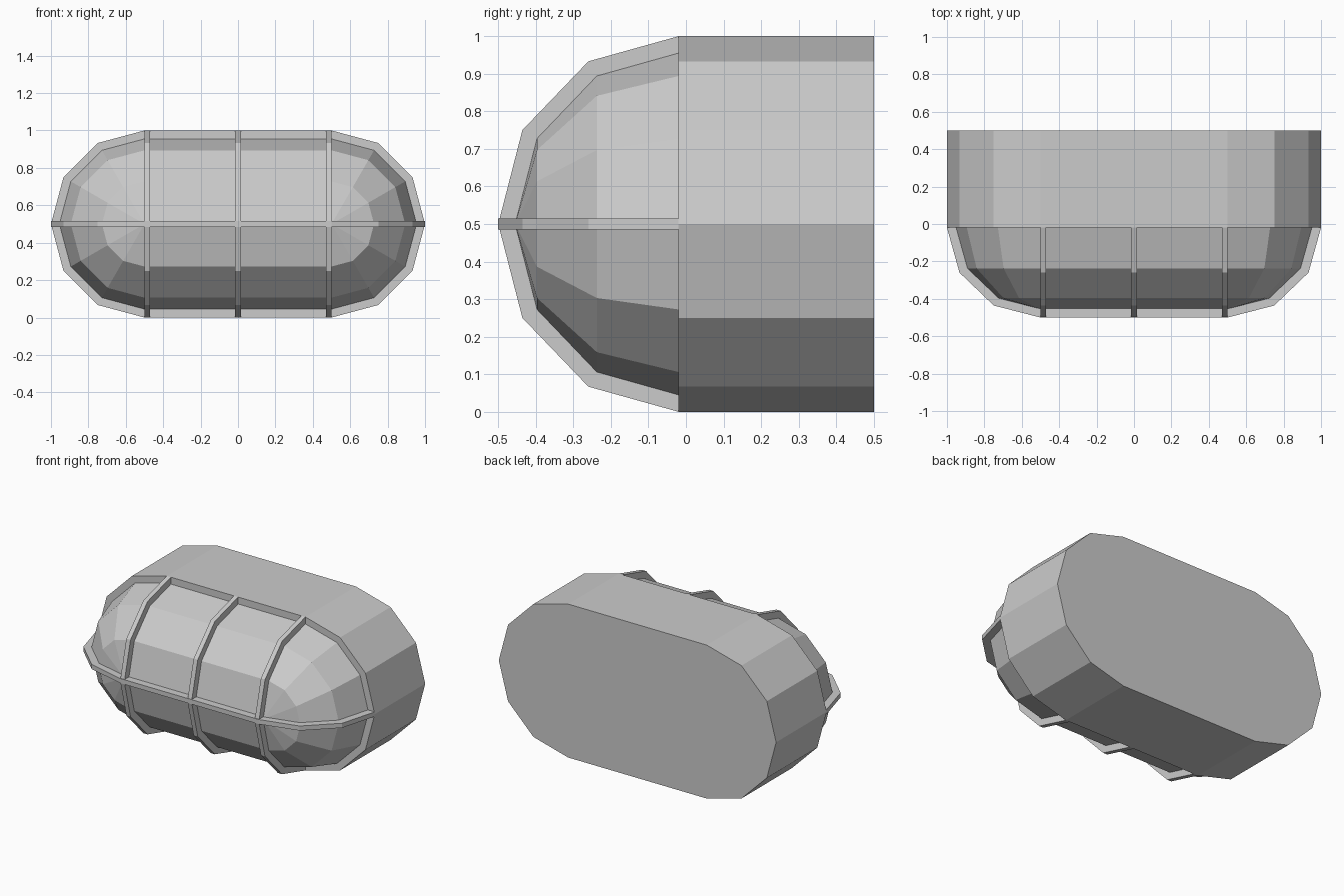
import bpy, bmesh
from math import sin, cos, pi

if "Cube" in bpy.data.objects:
    bpy.data.objects.remove(bpy.data.objects["Cube"])

FRONT, DEPTH, SPAN = -0.02, 0.48, 0.5   # base front plane, cage depth, end-arc centre


def finish(name, bm):
    bmesh.ops.remove_doubles(bm, verts=bm.verts, dist=0.0005)
    bmesh.ops.recalc_face_normals(bm, faces=bm.faces)
    me = bpy.data.meshes.new(name)
    bm.to_mesh(me)
    bm.free()
    ob = bpy.data.objects.new(name, me)
    bpy.context.collection.objects.link(ob)
    return ob


def stadium(r, y):
    """Long rounded outline with six segments per end."""
    pts = []
    for side in (1, -1):
        for i in range(7):
            a = pi / 2 - i * pi / 6
            pts.append((side * (SPAN + r * cos(a)), y, 0.5 + side * r * sin(a)))
    return pts


def loft(name, sections, cap_end):
    bm = bmesh.new()
    rings = [[bm.verts.new(p) for p in stadium(r, y)] for r, y in sections]
    n = len(rings[0])
    for a, b in zip(rings, rings[1:]):
        for i in range(n):
            j = (i + 1) % n
            bm.faces.new((a[i], a[j], b[j], b[i]))
    bm.faces.new(rings[0])
    if cap_end:
        bm.faces.new(rings[-1])
    return finish(name, bm)


def rib(name, outer, inner, offset):
    """Flat bar between two open profiles, thickened by offset."""
    bm = bmesh.new()
    strips = []
    for s in (-1, 1):
        o = [bm.verts.new([c + s * d for c, d in zip(p, offset)]) for p in outer]
        i = [bm.verts.new([c + s * d for c, d in zip(p, inner_off)]) for p, inner_off in
             zip(inner, [offset] * len(inner))]
        strips.append((o, i))
    (o1, i1), (o2, i2) = strips
    loops = list(zip(o1, o2, i2, i1))
    for a, b in zip(loops, loops[1:]):
        for k in range(4):
            m = (k + 1) % 4
            bm.faces.new((a[k], a[m], b[m], b[k]))
    bm.faces.new(loops[0])
    bm.faces.new(loops[-1])
    return finish(name, bm)


# wall housing
loft("housing", [(0.5, 0.5), (0.5, FRONT)], True)

# domed lens
R = 0.455
dome = [(R * cos(i * pi / 6), FRONT - 0.435 * sin(i * pi / 6)) for i in range(4)]
loft("lens", [(R, FRONT + 0.03)] + dome, False)


# cage profiles: (sideways, y)
def arc(r, d, span):
    pts = []
    for side in (-1, 1):
        part = [(side * (span + r * cos(i * pi / 6)), FRONT - d * sin(i * pi / 6)) for i in range(4)]
        pts += part if side < 0 else part[::-1]
    if span == 0:
        pts.pop(3)
    return pts


# upright cage bars
for label, x in (("left", -0.485), ("middle", 0), ("right", 0.485)):
    rib(label + "_cage_bar",
        [(x, y, 0.5 + u) for u, y in arc(0.5, DEPTH, 0)],
        [(x, y, 0.5 + u) for u, y in arc(0.44, 0.42, 0)], (0.015, 0, 0))

# long horizontal cage bar
rib("long_cage_bar",
    [(u, y, 0.5) for u, y in arc(0.5, DEPTH, SPAN)],
    [(u, y, 0.5) for u, y in arc(0.44, 0.42, SPAN)], (0, 0, 0.015))
